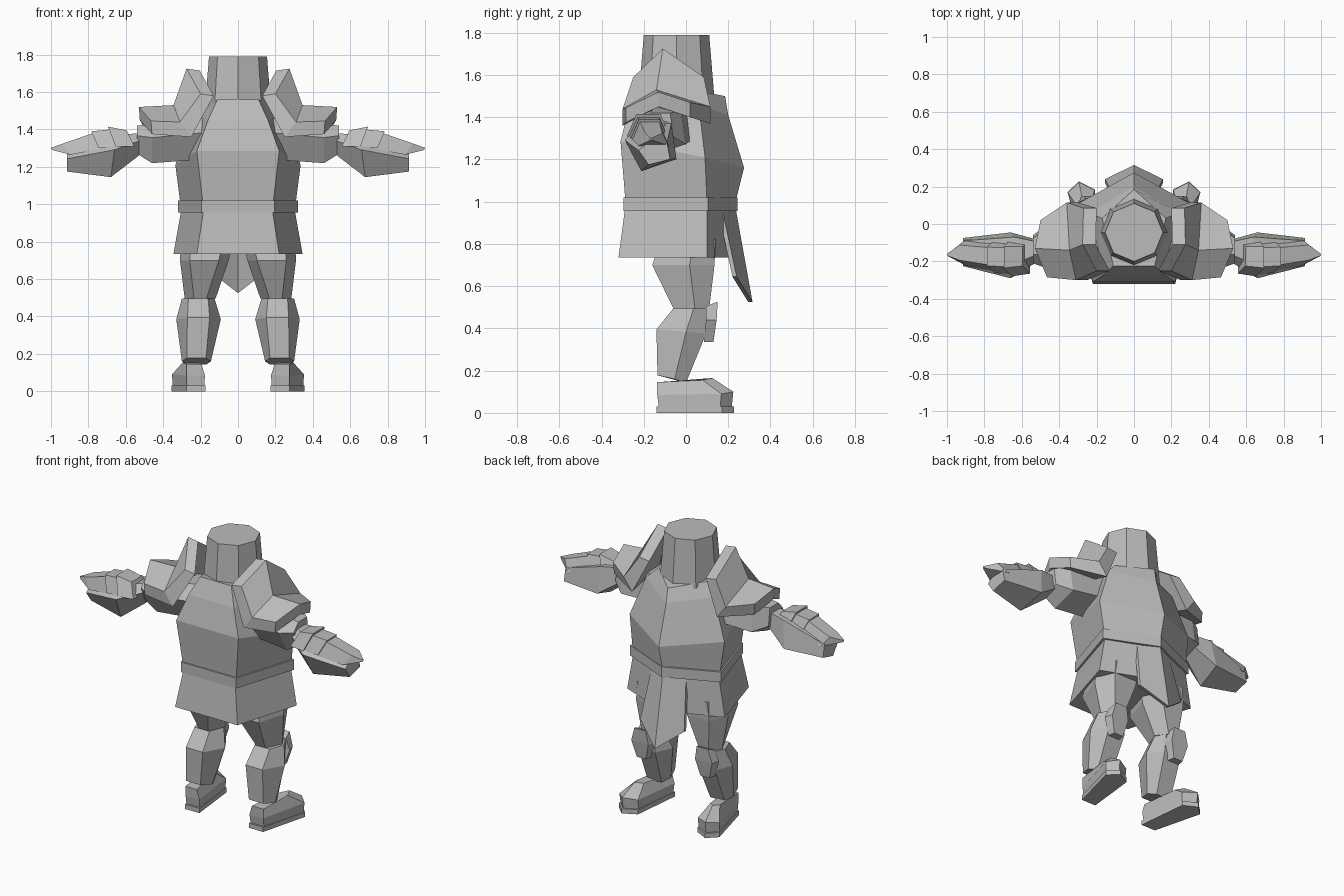
import bpy, bmesh

if "Cube" in bpy.data.objects:
    bpy.data.objects.remove(bpy.data.objects["Cube"])

stone = bpy.data.materials.new("stone_grey")
stone.diffuse_color = (0.5, 0.5, 0.5, 1)
stone.use_nodes = True
stone.node_tree.nodes["Principled BSDF"].inputs["Base Color"].default_value = stone.diffuse_color


def finish(name, bm, mirror=False):
    """Turn a bmesh into a named flat-shaded object, optionally mirrored in x."""
    bmesh.ops.recalc_face_normals(bm, faces=bm.faces)
    me = bpy.data.meshes.new(name)
    bm.to_mesh(me)
    bm.free()
    me.materials.append(stone)
    ob = bpy.data.objects.new(name, me)
    bpy.context.collection.objects.link(ob)
    if mirror:
        ob.modifiers.new("mirror", 'MIRROR').use_mirror_merge = False
    return ob


def loft(name, rings, mirror=False):
    """Skin a stack of matching point rings and cap both ends."""
    bm = bmesh.new()
    vs = [[bm.verts.new(p) for p in r] for r in rings]
    n = len(vs[0])
    for a, b in zip(vs, vs[1:]):
        for i in range(n):
            j = (i + 1) % n
            bm.faces.new((a[i], a[j], b[j], b[i]))
    bm.faces.new(vs[0][::-1])
    bm.faces.new(vs[-1])
    return finish(name, bm, mirror)


def body_ring(b, s, f):
    """Five-sided body section from rear corner, side corner and front ridge."""
    return [b, s, (0, *f), (-s[0], *s[1:]), (-b[0], *b[1:])]


def level(bx, yb, sx, ys, yf, z):
    return body_ring((bx, yb, z), (sx, ys, z), (yf, z))


def limb_ring(x0, x1, y0, y1, z, c=0.3, tilt=0):
    """Six-sided limb section: narrow rear face, wide middle, narrow front."""
    w, ym = (x1 - x0) * c, y0 + (y1 - y0) * 0.6
    return [(x0 + w, y0, z + tilt), (x1 - w, y0, z + tilt), (x1, ym, z),
            (x1 - w, y1, z - tilt), (x0 + w, y1, z - tilt), (x0, ym, z)]


# Head: tapered eight-sided column
bm = bmesh.new()
bmesh.ops.create_cone(bm, cap_ends=True, segments=8, radius1=0.182, radius2=0.155, depth=0.33)
bmesh.ops.translate(bm, verts=bm.verts, vec=(0, -0.045, 1.625))
finish("head", bm)

# Torso with ridged chest
loft("torso", [
    level(0.185, -0.285, 0.305, 0.1, 0.23, 0.98),
    body_ring((0.22, -0.31, 1.285), (0.335, 0.09, 1.21), (0.275, 1.16)),
    body_ring((0.16, -0.27, 1.45), (0.24, 0.06, 1.46), (0.2, 1.41)),
    body_ring((0.11, -0.225, 1.56), (0.17, 0.03, 1.53), (0.185, 1.5))])

# Belt and skirt
loft("belt", [level(0.195, -0.297, 0.322, 0.105, 0.245, z) for z in (0.955, 1.02)])
loft("skirt", [level(0.22, -0.32, 0.345, 0.1, 0.235, 0.735),
               level(0.185, -0.29, 0.305, 0.1, 0.225, 0.96)])

# Folded front flap
flap = [[(0.12, 0.17, 0.97), (0, 0.235, 0.97), (-0.12, 0.17, 0.97)],
        [(0.155, 0.24, 0.645), (0, 0.315, 0.525), (-0.155, 0.24, 0.645)]]
loft("front_flap", [r + [(x, y - 0.02, z) for x, y, z in r[::-1]] for r in flap])

# Shoulder guards: crest, bend and rim rows, three points each
rows = [[(0.20, -0.25, 1.59), (0.275, -0.11, 1.725), (0.27, 0.085, 1.59)],
        [(0.31, -0.30, 1.44), (0.345, -0.14, 1.53), (0.36, 0.115, 1.45)],
        [(0.465, -0.285, 1.445), (0.53, -0.13, 1.52), (0.50, 0.02, 1.47)]]
shift = [(-0.07, 0, -0.01), (-0.06, 0, -0.08), (-0.005, 0, -0.07)]
bm = bmesh.new()
top = [[bm.verts.new(p) for p in r] for r in rows]
low = [[bm.verts.new([a + b for a, b in zip(p, s)]) for p in r] for r, s in zip(rows, shift)]
for g in (top, low):
    for i in range(2):
        for j in range(2):
            bm.faces.new((g[i][j], g[i + 1][j], g[i + 1][j + 1], g[i][j + 1]))
for i in range(2):
    for j in (0, 2):
        bm.faces.new((top[i][j], top[i + 1][j], low[i + 1][j], low[i][j]))
    for j in (0, 2):
        bm.faces.new((top[j][i], top[j][i + 1], low[j][i + 1], low[j][i]))
finish("shoulder_guard", bm, True)


def arm_ring(x, y0, y1, z0, z1, lean=0.0):
    """Five-sided arm section with a flat top."""
    w, h = y1 - y0, z1 - z0
    return [(x + lean, y0 + w * 0.32, z0), (x, y1, z0 + h * 0.25), (x - lean, y1 - w * 0.1, z1),
            (x - lean, y0 + w * 0.32, z1), (x, y0, z0 + h * 0.65)]


# Arms
loft("upper_arm", [arm_ring(0.18, -0.23, 0.03, 1.24, 1.46),
                   arm_ring(0.46, -0.24, 0.0, 1.22, 1.43),
                   arm_ring(0.54, -0.21, -0.06, 1.27, 1.42)], True)
loft("forearm", [arm_ring(0.53, -0.21, -0.08, 1.26, 1.38),
                 arm_ring(0.66, -0.29, -0.045, 1.145, 1.37, 0.02),
                 arm_ring(0.915, -0.225, -0.075, 1.175, 1.28)], True)


# Three overlapping forearm plates
def plate_ring(x, y0, y1, z0, z1, lean=0.02):
    m = (y1 - y0) * 0.22
    return [(x - lean, y0, z0), (x - lean, y1, z0), (x + lean, y1 - m, z1), (x + lean, y0 + m, z1)]


for name, a, b in (
        ("forearm_plate_inner", (0.575, -0.265, -0.08, 1.31, 1.395), (0.675, -0.28, -0.075, 1.31, 1.415)),
        ("forearm_plate_middle", (0.66, -0.27, -0.085, 1.31, 1.40), (0.765, -0.262, -0.085, 1.30, 1.39))):
    loft(name, [plate_ring(*a), plate_ring(*b)], True)
loft("forearm_plate_tip", [plate_ring(0.755, -0.255, -0.09, 1.295, 1.38),
                           plate_ring(0.915, -0.225, -0.08, 1.265, 1.325),
                           plate_ring(0.997, -0.172, -0.158, 1.29, 1.302, 0.003)], True)

# Legs
loft("thigh", [limb_ring(0.12, 0.285, -0.06, 0.11, 0.495),
               limb_ring(0.05, 0.31, -0.16, 0.135, 0.70, 0.2),
               limb_ring(0.02, 0.305, -0.12, 0.14, 0.82, 0.2)], True)
loft("shin", [limb_ring(0.145, 0.30, -0.135, 0.0, 0.16, 0.17, 0.018),
              limb_ring(0.092, 0.33, -0.14, 0.095, 0.385, 0.25, 0.01),
              limb_ring(0.125, 0.30, -0.06, 0.10, 0.495, 0.2)], True)

# Knee pads
loft("knee_pad", [[(c - w, y, z), (c + w, y, z), (c + w * 0.8, y + d, z + e), (c - w * 0.8, y + d, z + e)]
                  for c, w, y, d, z, e in ((0.225, 0.04, 0.085, 0.045, 0.335, 0.0),
                                           (0.225, 0.075, 0.095, 0.05, 0.44, 0.0),
                                           (0.22, 0.05, 0.095, 0.055, 0.505, 0.022))], True)

# Boots turned outward with a pointed toe
outline = [(0.175, -0.14), (0.275, -0.14), (0.355, 0.17), (0.295, 0.228), (0.21, 0.185)]


def boot_ring(scale, heights):
    cx, cy = 0.255, 0.04
    return [(cx + (x - cx) * scale, cy + (y - cy) * scale, z) for (x, y), z in zip(outline, heights)]


loft("boot_sole", [boot_ring(1, [z] * 5) for z in (0, 0.03)], True)
loft("boot", [boot_ring(0.94, [0.03] * 5),
              boot_ring(0.98, (0.085, 0.085, 0.09, 0.1, 0.09)),
              [(0.195, -0.138, 0.145), (0.275, -0.138, 0.145), (0.295, 0.08, 0.155),
               (0.275, 0.125, 0.165), (0.235, 0.09, 0.155)]], True)
